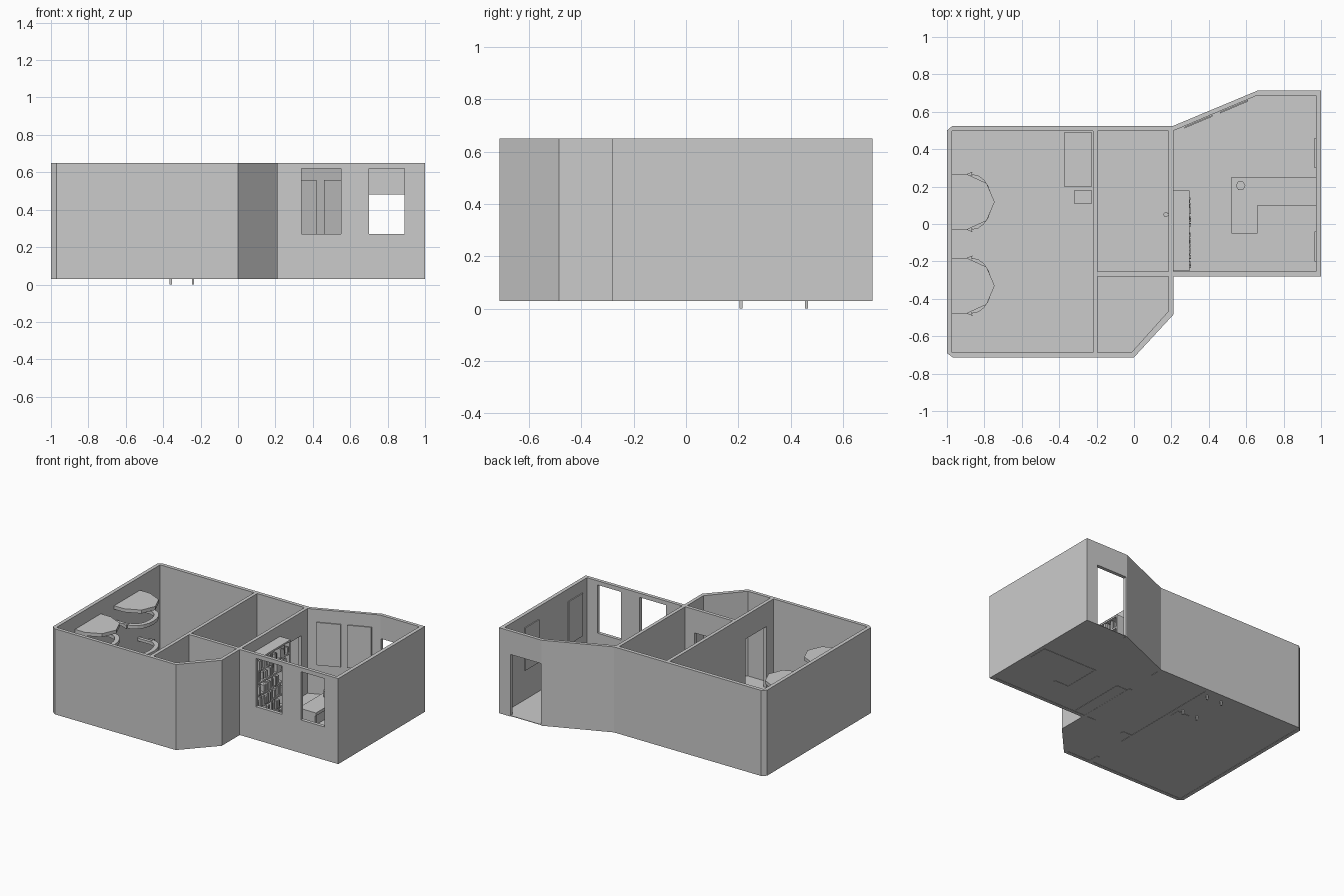
import bpy, bmesh, math, random

if "Cube" in bpy.data.objects:
    bpy.data.objects.remove(bpy.data.objects["Cube"])

random.seed(4)
FLOOR, TOP, LINTEL = 0.03, 0.65, 0.48


def add_mesh(name, bm):
    bmesh.ops.recalc_face_normals(bm, faces=bm.faces)
    me = bpy.data.meshes.new(name)
    bm.to_mesh(me)
    bm.free()
    ob = bpy.data.objects.new(name, me)
    bpy.context.collection.objects.link(ob)
    return ob


def prism(name, pts, z0, z1):
    """Extrude a plan outline from z0 to z1."""
    bm = bmesh.new()
    f = bm.faces.new([bm.verts.new((x, y, z0)) for x, y in pts])
    r = bmesh.ops.extrude_face_region(bm, geom=[f])
    for v in r["geom"]:
        if isinstance(v, bmesh.types.BMVert):
            v.co.z = z1
    return add_mesh(name, bm)


def rect(x0, x1, y0, y1):
    return [(x0, y0), (x1, y0), (x1, y1), (x0, y1)]


def box(name, x0, x1, y0, y1, z0, z1):
    return prism(name, rect(x0, x1, y0, y1), z0, z1)


def cut(ob, pts, z0, z1):
    c = prism("cutter", pts, z0, z1)
    c.hide_render = True
    m = ob.modifiers.new("cut", "BOOLEAN")
    m.operation, m.solver, m.object = "DIFFERENCE", "EXACT", c
    bpy.context.view_layer.objects.active = ob
    bpy.ops.object.modifier_apply(modifier=m.name)
    bpy.data.objects.remove(c)


# Shell: outer outline with the four rooms hollowed out
outline = [(-1, -0.69), (-0.97, -0.713), (0, -0.713), (0.21, -0.485), (0.21, -0.28),
           (1, -0.28), (1, 0.713), (0.66, 0.713), (0.21, 0.525), (-0.97, 0.525), (-1, 0.5)]
walls = prism("walls", outline, FLOOR, TOP)
rooms = [
    rect(-0.973, -0.22, -0.688, 0.498),
    rect(-0.195, 0.185, -0.255, 0.498),
    [(-0.195, -0.688), (-0.015, -0.688), (0.185, -0.465), (0.185, -0.28), (-0.195, -0.28)],
    [(0.21, -0.255), (0.973, -0.255), (0.973, 0.688), (0.66, 0.688), (0.21, 0.498)],
]
for r in rooms:
    cut(walls, r, 0, 0.8)

# Doorways: entrance, then three inner doors
for d in (rect(0.665, 0.91, 0.65, 0.76), rect(0.17, 0.225, 0.2, 0.43),
          rect(-0.12, 0.11, -0.295, -0.24), rect(-0.235, -0.18, -0.61, -0.365)):
    cut(walls, d, 0, LINTEL)
# Two front windows
for x0, x1 in ((0.34, 0.55), (0.70, 0.89)):
    cut(walls, rect(x0, x1, -0.3, -0.23), 0.27, 0.62)

# Floor
prism("floor", [(x * 0.997, y * 0.997) for x, y in outline], FLOOR + 0.002, FLOOR + 0.006)

# Wall panels: two on the right wall, two on the slanted wall
for i, (y0, y1) in enumerate(((-0.2, -0.04), (0.3, 0.46))):
    box(f"side_panel_{i}", 0.966, 0.973, y0, y1, 0.25, 0.56)
for i, (x0, x1) in enumerate(((0.27, 0.42), (0.46, 0.61))):
    w = lambda x: 0.498 + (x - 0.21) * 0.19 / 0.45
    prism(f"slant_panel_{i}", [(x0, w(x0) - 0.012), (x1, w(x1) - 0.012),
                               (x1, w(x1) - 0.004), (x0, w(x0) - 0.004)], 0.25, 0.56)

# Bookcase with shelves and random books
CX0, CX1, CY0, CY1, CZ = 0.211, 0.297, -0.25, 0.18, 0.57
box("bookcase_back", CX0, CX0 + 0.01, CY0, CY1, FLOOR, CZ)
for y in (CY0, (CY0 + CY1) / 2 - 0.006, CY1 - 0.012):
    box("bookcase_upright", CX0, CX1, y, y + 0.012, FLOOR, CZ)
ROWS = 6
step = (CZ - 0.012 - FLOOR) / ROWS
for i in range(ROWS + 1):
    z = FLOOR + i * step
    box("bookcase_shelf", CX0, CX1, CY0, CY1, z, z + 0.012)
    if i == ROWS:
        break
    y = CY0 + 0.014
    while y < CY1 - 0.035:
        t = random.uniform(0.009, 0.02)
        mid = (CY0 + CY1) / 2
        if random.random() < 0.8 and not (y - 0.008 < mid < y + t + 0.008):
            box("book", CX0 + 0.015, CX1 + random.uniform(-0.012, 0.008), y, y + t,
                z + 0.012, z + random.uniform(0.055, step - 0.004))
        y += t + 0.002

# Corner desk on panel legs
prism("desk_top", [(0.52, -0.05), (0.66, -0.05), (0.66, 0.1), (0.973, 0.1),
                   (0.973, 0.25), (0.52, 0.25)], 0.2, 0.222)
box("desk_end_panel", 0.53, 0.65, -0.045, -0.03, FLOOR, 0.2)
box("desk_side_panel", 0.525, 0.537, -0.03, 0.245, FLOOR, 0.2)
box("desk_back_panel", 0.537, 0.96, 0.233, 0.245, FLOOR, 0.2)
box("desk_right_panel", 0.955, 0.97, 0.105, 0.245, FLOOR, 0.2)
prism("desk_cup", [(0.57 + 0.026 * math.cos(i * math.pi / 3),
                    0.205 + 0.026 * math.sin(i * math.pi / 3)) for i in range(6)], 0.222, 0.265)

# Bed with legs that pass through the floor, and a bedside stool
box("bed_frame", -0.375, -0.225, 0.2, 0.49, 0.1, 0.15)
for x in (-0.36, -0.24):
    for y in (0.21, 0.46):
        box("bed_leg", x - 0.006, x + 0.006, y - 0.006, y + 0.006, 0, 0.1)
box("bedside_stool", -0.32, -0.225, 0.11, 0.18, FLOOR, 0.14)

# Small handle on the hall wall
box("hall_handle_stem", 0.172, 0.186, 0.045, 0.055, 0.25, 0.26)
prism("hall_handle_knob", [(0.17 + 0.014 * math.cos(i * math.pi / 3),
                            0.05 + 0.014 * math.sin(i * math.pi / 3)) for i in range(6)], 0.245, 0.265)

# Two faceted wall bays: canopy above, curved rails with hooked ends below
half = [(0.0, 0.148), (0.08, 0.148), (0.185, 0.1), (0.228, 0.0)]
half = half + [(x, -y) for x, y in half[-2::-1]]
arc = [(0.108 + 0.105 * math.cos(math.radians(a)), 0.148 * math.sin(math.radians(a)))
       for a in range(-90, 91, 18)]
inner = [(0.1 + (x - 0.1) * 0.72, y * 0.78) for x, y in arc]
for n, yc in enumerate((0.118, -0.33)):
    place = lambda pts: [(-0.973 + x, yc + y) for x, y in pts]
    prism(f"bay_canopy_{n}", place(half), 0.53, 0.555)
    for z in (0.2, 0.42):
        prism(f"bay_rail_{n}", place(arc + inner[::-1]), z, z + 0.025)
        for s in (-1, 1):
            prism(f"rail_hook_{n}", place([(0.07, s * 0.145), (0.11, s * 0.162),
                                           (0.1, s * 0.135)]), z, z + 0.025)
            box(f"rail_bracket_{n}", -0.973, -0.865, yc + s * 0.13 - 0.012,
                yc + s * 0.13 + 0.012, z, z + 0.02)
